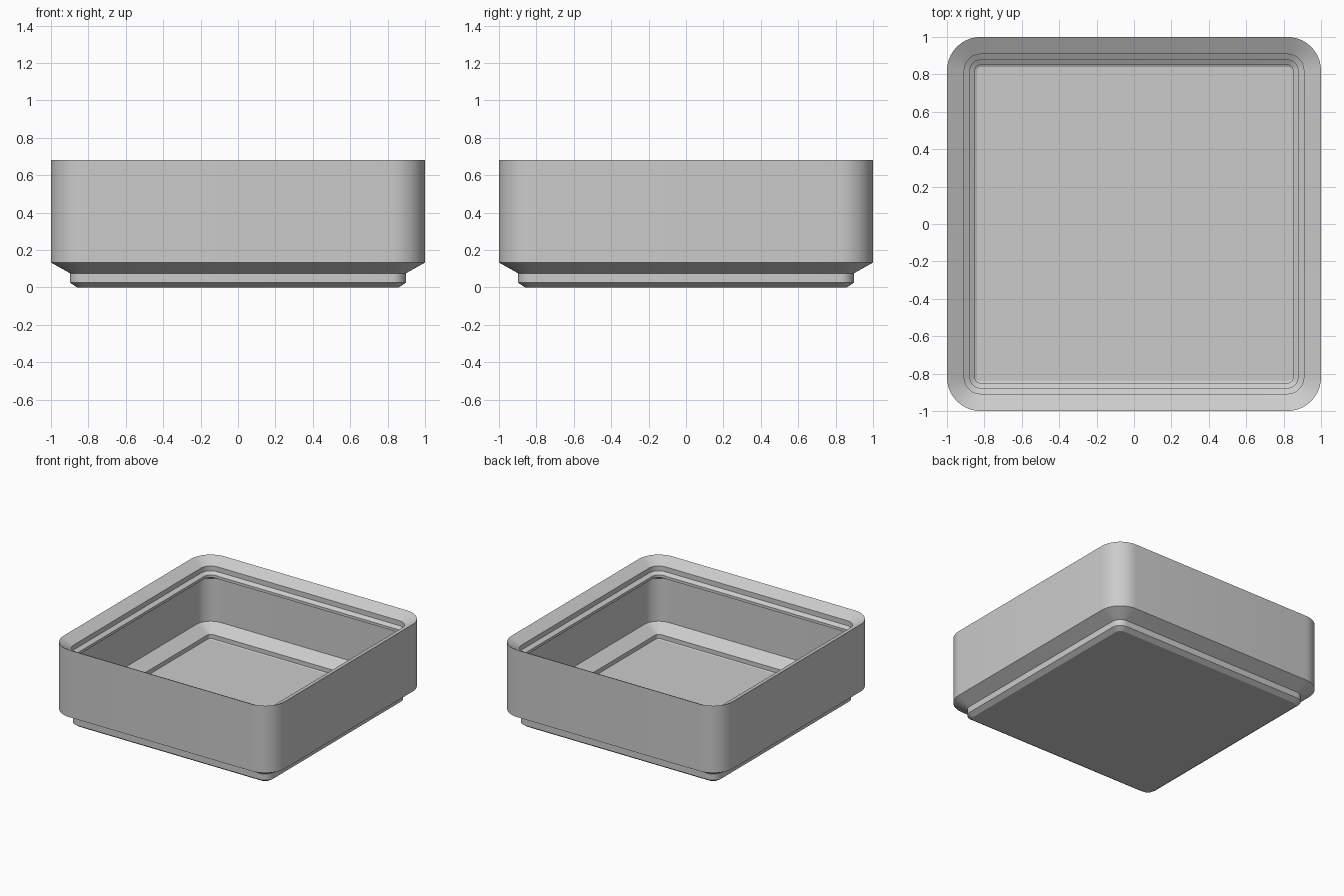
import bpy, bmesh, math

if "Cube" in bpy.data.objects:
    bpy.data.objects.remove(bpy.data.objects["Cube"])

# Single plain grey
grey = bpy.data.materials.new("light_grey")
grey.diffuse_color = (0.6, 0.6, 0.6, 1)
grey.use_nodes = True
grey.node_tree.nodes["Principled BSDF"].inputs["Base Color"].default_value = grey.diffuse_color

CORNER_RADIUS = 0.18   # radius of the widest section
STEPS = 10             # segments per rounded corner


def rounded_square(half):
    """Outline whose corner radius shrinks as the section is inset."""
    r = max(CORNER_RADIUS - (1 - half), 0.02)
    points = []
    for corner in range(4):
        start = corner * math.pi / 2
        cx = (half - r) * (1 if corner in (0, 3) else -1)
        cy = (half - r) * (1 if corner in (0, 1) else -1)
        for i in range(STEPS + 1):
            a = start + i / STEPS * math.pi / 2
            points.append((cx + r * math.cos(a), cy + r * math.sin(a)))
    return points


# Section from the underside, up the outside, over the lip and down to the floor
profile = [
    (0.86, 0.0), (0.897, 0.025), (0.897, 0.075), (1.0, 0.133),   # stepped foot
    (1.0, 0.68),                                                # outer wall
    (0.908, 0.63), (0.908, 0.59), (0.877, 0.572),               # stacking lip
    (0.877, 0.55), (0.95, 0.51),                                # lip underside
    (0.95, 0.16), (0.85, 0.10), (0.85, 0.065), (0.84, 0.06),    # inner wall
]

bm = bmesh.new()
rings = [[bm.verts.new((x, y, z)) for x, y in rounded_square(h)] for h, z in profile]
for lower, upper in zip(rings, rings[1:]):
    n = len(lower)
    for i in range(n):
        j = (i + 1) % n
        bm.faces.new((lower[i], lower[j], upper[j], upper[i]))
bm.faces.new(list(reversed(rings[0])))   # underside
bm.faces.new(rings[-1])                  # inside floor
bmesh.ops.recalc_face_normals(bm, faces=bm.faces)

mesh = bpy.data.meshes.new("storage_bin")
bm.to_mesh(mesh)
bm.free()
mesh.materials.append(grey)
storage_bin = bpy.data.objects.new("storage_bin", mesh)
bpy.context.collection.objects.link(storage_bin)

# Smooth corners, crisp section edges
bpy.context.view_layer.objects.active = storage_bin
storage_bin.select_set(True)
bpy.ops.object.shade_smooth_by_angle(angle=math.radians(25))
